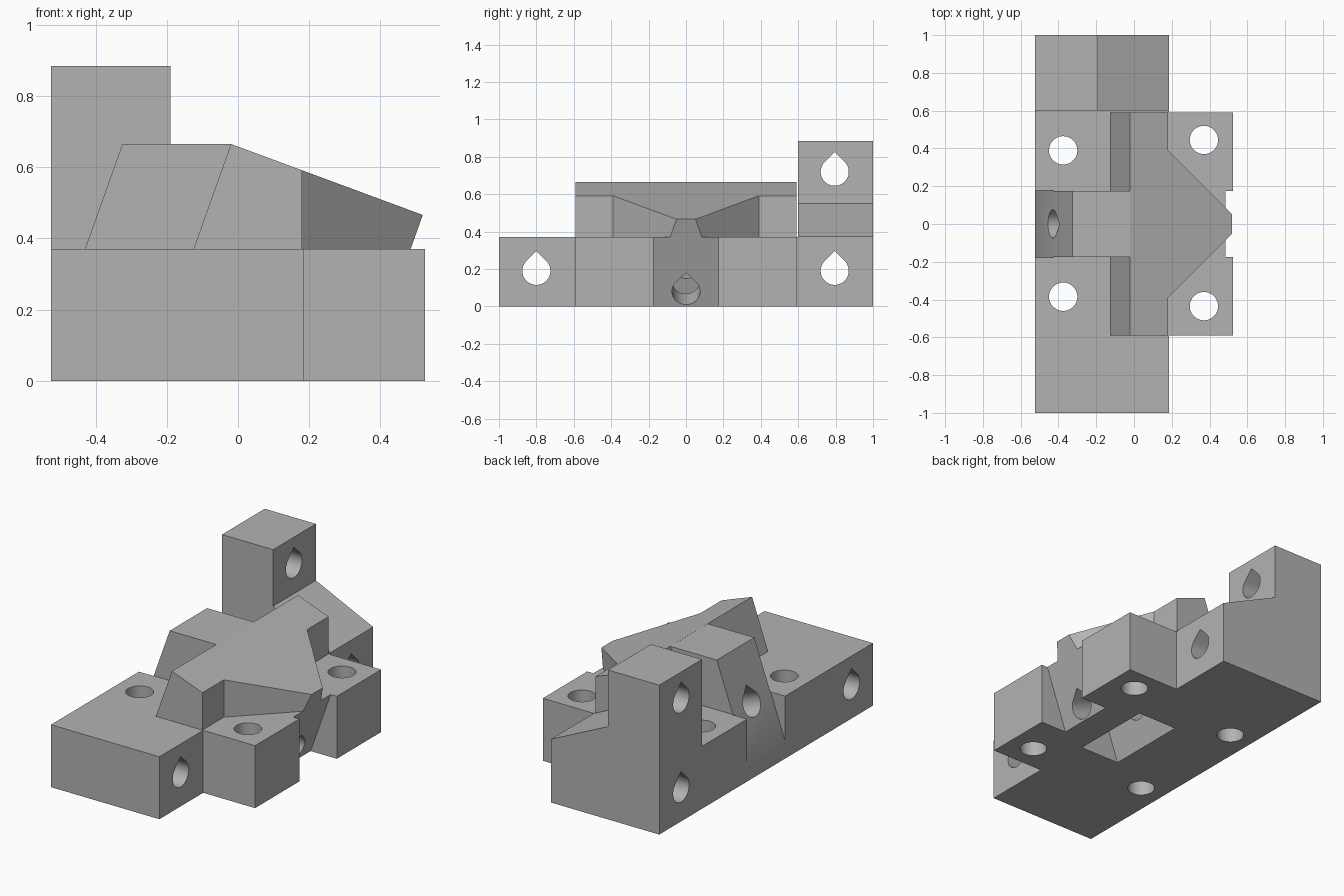
import bpy, bmesh, math
from mathutils import Matrix, Vector

cube = bpy.data.objects.get("Cube")
if cube:
    bpy.data.objects.remove(cube, do_unlink=True)

LEAN = 0.356                 # sideways shift per unit of height of the tilted faces
TILT = math.atan(LEAN)
TOP = 0.37                   # top of the base slab
HOLE = 0.075

grey = bpy.data.materials.new("plain_grey")
grey.use_nodes = True
COLOUR = (0.45, 0.45, 0.45, 1)
grey.diffuse_color = COLOUR
grey.node_tree.nodes["Principled BSDF"].inputs["Base Color"].default_value = COLOUR


def prism(name, outline, axis, low, high, matrix=Matrix()):
    """Extrude a 2D outline along an axis; the outline uses the other two axes in order."""
    def place(p, d):
        co = list(p)
        co.insert("xyz".index(axis), d)
        return Vector(co)
    bm = bmesh.new()
    face = bm.faces.new([bm.verts.new(place(p, low)) for p in outline])
    extruded = bmesh.ops.extrude_face_region(bm, geom=[face])["geom"]
    verts = [g for g in extruded if isinstance(g, bmesh.types.BMVert)]
    bmesh.ops.translate(bm, verts=verts, vec=place((0, 0), high - low))
    bmesh.ops.recalc_face_normals(bm, faces=bm.faces)
    bm.transform(matrix)
    mesh = bpy.data.meshes.new(name)
    bm.to_mesh(mesh)
    bm.free()
    mesh.materials.append(grey)
    obj = bpy.data.objects.new(name, mesh)
    bpy.context.collection.objects.link(obj)
    return obj


def combine(target, other, operation):
    """Apply a boolean and discard the helper."""
    mod = target.modifiers.new(operation, "BOOLEAN")
    mod.operation, mod.solver, mod.object = operation, "EXACT", other
    graph = bpy.context.evaluated_depsgraph_get()
    mesh = bpy.data.meshes.new_from_object(target.evaluated_get(graph))
    target.modifiers.clear()
    target.data = mesh
    bpy.data.objects.remove(other, do_unlink=True)


def lean_x(x, z):
    """Point at height z on the tilted line that crosses the slab top at x."""
    return (x + LEAN * (z - TOP), z)


def ring(u, v, start=0, end=360, count=40):
    angles = [math.radians(start + (end - start) * i / count) for i in range(count + 1)]
    points = [(u + HOLE * math.cos(a), v + HOLE * math.sin(a)) for a in angles]
    return points[:-1] if end - start == 360 else points


def teardrop(u, v):
    return ring(u, v, 135, 405) + [(u, v + HOLE * math.sqrt(2))]


# T-shaped base slab
body = prism("slide_bracket", [(-.525, -1), (.185, -1), (.185, -.59), (.525, -.59),
                               (.525, .59), (.185, .59), (.185, 1), (-.525, 1)], "z", 0, TOP)

# Raised parts: end tower with ramp, cross wings, tapered nose, rear block
raised = [
    prism("end_tower", [(-.525, .2), (.185, .2), (.185, .375), (-.19, .55),
                        (-.19, .885), (-.525, .885)], "y", .6, 1),
    prism("cross_wings", [lean_x(-.125, .3), lean_x(-.125, .72), (.18, .72), (.18, .3)],
          "y", -.59, .59),
    prism("nose", [(.1, -.39), (.18, -.39), (.57, 0), (.18, .39), (.1, .39)], "z", .3, .72),
    prism("rear_block", [(-.5, .2), (.1, .2), (.1, .665), (-.5, .665)], "y", -.175, .175),
]
for part in raised:
    combine(body, part, "UNION")

# Sloping roof, tilted rear face, tilted front notch and the slot underneath
cutters = [
    prism("roof_cut", [(-.1, .695), (.8, .362), (.8, .9), (-.1, .9)], "y", -.597, .597),
    prism("rear_cut", [lean_x(-.43, -.15), lean_x(-.43, .8), (-.75, .8), (-.75, -.15)],
          "y", -.178, .178),
    prism("front_cut", [lean_x(.485, -.1), lean_x(.485, .8), (.9, .8), (.9, -.1)],
          "y", -.175, .175),
    prism("slot_cut", [lean_x(.042, -.1), lean_x(.042, .33), lean_x(.302, .33),
                       lean_x(.302, -.1)], "y", -.25, .25),
]

# Vertical screw holes
for x, y in [(-.375, .39), (-.375, -.385), (.37, .445), (.37, -.435)]:
    cutters.append(prism("screw_cut", ring(x, y), "z", -.1, .5))

# Horizontal teardrop holes and the tilted one through the middle
for y, z in [(-.8, .19), (.795, .19), (.795, .72)]:
    cutters.append(prism("rod_cut", teardrop(y, z), "x", -.7, .7))
tilted = Matrix.Translation((-.432, 0, TOP)) @ Matrix.Rotation(TILT, 4, "Y")
cutters.append(prism("tilted_cut", teardrop(0, 0), "x", -.5, 1.3, tilted))

for cutter in cutters:
    combine(body, cutter, "DIFFERENCE")

# Smooth hole walls, sharp edges elsewhere
bpy.ops.object.select_all(action="DESELECT")
body.select_set(True)
bpy.context.view_layer.objects.active = body
bpy.ops.object.shade_smooth_by_angle(angle=math.radians(20))
